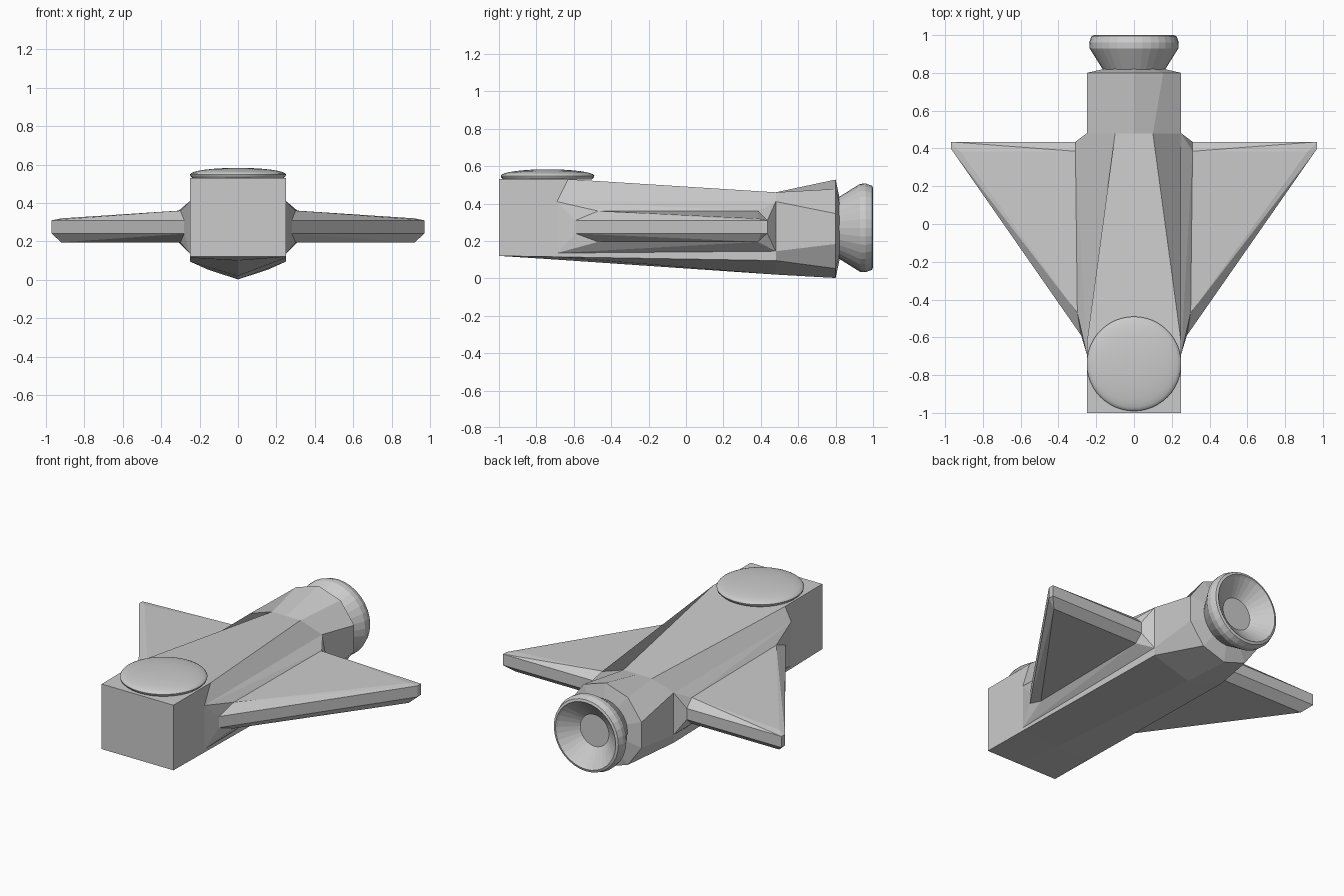
import bpy, bmesh, math
from math import sin, cos, pi

cube = bpy.data.objects.get("Cube")
if cube:
    bpy.data.objects.remove(cube, do_unlink=True)

grey = bpy.data.materials.new("hull grey")
grey.use_nodes = True
tone = (0.6, 0.6, 0.6, 1)
grey.diffuse_color = tone
grey.node_tree.nodes["Principled BSDF"].inputs["Base Color"].default_value = tone


def finish(bm, name):
    """Turn a bmesh into a named grey object."""
    bmesh.ops.remove_doubles(bm, verts=bm.verts, dist=1e-5)
    bmesh.ops.recalc_face_normals(bm, faces=bm.faces)
    mesh = bpy.data.meshes.new(name)
    bm.to_mesh(mesh)
    bm.free()
    mesh.materials.append(grey)
    ob = bpy.data.objects.new(name, mesh)
    bpy.context.collection.objects.link(ob)
    return ob


def smooth(ob, angle):
    bpy.ops.object.select_all(action="DESELECT")
    ob.select_set(True)
    bpy.context.view_layer.objects.active = ob
    bpy.ops.object.shade_smooth_by_angle(angle=math.radians(angle))


def loft(sections, name):
    """Skin closed rings of equal point count and cap both ends."""
    bm = bmesh.new()
    rings = [[bm.verts.new(p) for p in s] for s in sections]
    n = len(rings[0])
    for a, b in zip(rings, rings[1:]):
        for i in range(n):
            j = (i + 1) % n
            bm.faces.new((a[i], a[j], b[j], b[i]))
    bm.faces.new(rings[0])
    bm.faces.new(rings[-1])
    return finish(bm, name)


def hull(points, side, name):
    """Convex solid around points, flipped to the given side."""
    bm = bmesh.new()
    for x, y, z in points:
        bm.verts.new((side * x, y, z))
    bmesh.ops.convex_hull(bm, input=bm.verts)
    bmesh.ops.dissolve_limit(bm, angle_limit=0.01, verts=bm.verts, edges=bm.edges)
    return finish(bm, name)


def full_ring(half):
    """Complete a half section (top centre to bottom centre) by mirroring."""
    return half + [(-x, y, z) for x, y, z in half[-2:0:-1]]


# Fuselage: square nose blending into a ten-sided tail
W, AXIS = 0.25, 0.265


def decagon(radius, y):
    return [(radius * sin(i * pi / 5), y, AXIS + radius * cos(i * pi / 5)) for i in range(6)]


nose = [(0, -1, .53), (W, -1, .53), (W, -1, .41), (W, -1, .135), (W, -1, .12), (0, -1, .12)]
shoulder = [(0, -.63, .53), (W, -.63, .53), (W, -.69, .41), (W, -.69, .135),
            (W, -.69, .115), (0, -.69, .1)]
waist = [(0, .48, .46), (.1, .48, .46), (W, .48, .41), (W, .48, .145),
         (W, .48, .095), (0, .48, .02)]
loft([full_ring(s) for s in (nose, shoulder, waist, decagon(.263, .8), decagon(.17, .82))],
     "fuselage")

# Wings with bevelled edges, and the flared roots joining them to the sides
root = [(.28, -.59, .31), (.28, -.59, .24), (.3, -.47, .36), (.3, -.47, .195),
        (.31, .385, .36), (.31, .385, .195), (.31, .435, .31), (.31, .435, .24)]
tip = [(.97, .4, .31), (.97, .4, .24), (.97, .435, .31), (.97, .435, .24),
       (.92, .385, .32), (.92, .385, .195)]
panel = [p for p in shoulder[2:4] + waist[2:4]]
for side, label in ((1, "left"), (-1, "right")):
    hull(root + tip, side, label + "_wing")
    hull(root + panel, side, label + "_wing_root")


def lathe(profile, steps, name, place):
    """Spin (radius, height) pairs; place maps (u, v, height) to a position."""
    bm = bmesh.new()
    rings = []
    for r, h in profile:
        rings.append([bm.verts.new(place(r * cos(2 * pi * i / steps),
                                         r * sin(2 * pi * i / steps), h))
                      for i in range(steps)])
    for a, b in zip(rings, rings[1:]):
        for i in range(steps):
            j = (i + 1) % steps
            bm.faces.new((a[i], a[j], b[j], b[i]))
    bm.faces.new(rings[0])
    bm.faces.new(rings[-1])
    return finish(bm, name)


# Engine bell with a rounded lip and hollow mouth
bell = [(.16, .81), (.235, .93), (.237, .96), (.225, .995), (.21, 1), (.2, .99), (.1, .91)]
lathe(bell, 32, "engine_bell", lambda u, v, h: (u, h, AXIS + .005 + v))

# Lens-shaped dome on the nose
dome = [(.235, .528), (.248, .54), (.25, .548)]
dome += [(.25 * cos(t * pi / 16), .548 + .035 * sin(t * pi / 16)) for t in range(1, 8)]
smooth(lathe(dome, 48, "nose_dome", lambda u, v, h: (u, v - .74, h)), 40)
